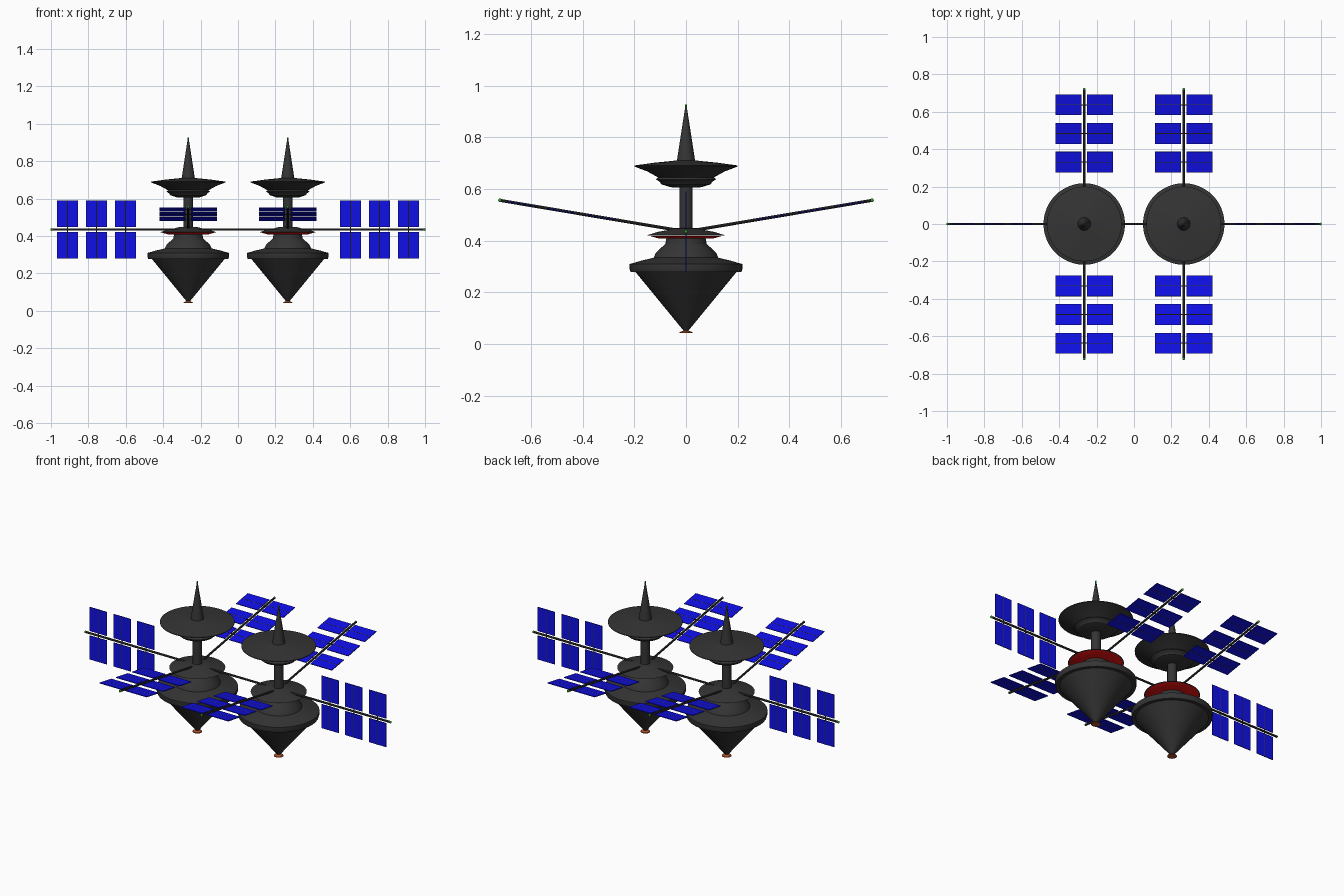
import bpy, bmesh, math
from mathutils import Matrix, Vector

if "Cube" in bpy.data.objects:
    bpy.data.objects.remove(bpy.data.objects["Cube"])


def mat(name, col):
    m = bpy.data.materials.new(name)
    m.diffuse_color = (*col, 1)
    m.use_nodes = True
    m.node_tree.nodes["Principled BSDF"].inputs["Base Color"].default_value = m.diffuse_color
    return m


DARK = mat("dark_hull", (0.035, 0.035, 0.035))
BLUE = mat("solar_blue", (0.005, 0.005, 0.8))
RED = mat("red", (0.8, 0.005, 0.005))
RUST = mat("rust", (0.4, 0.08, 0.02))
GREEN = mat("green", (0.03, 0.4, 0.03))


def finish(name, bm, m, smooth=True):
    bmesh.ops.recalc_face_normals(bm, faces=bm.faces)
    me = bpy.data.meshes.new(name)
    bm.to_mesh(me)
    bm.free()
    ob = bpy.data.objects.new(name, me)
    bpy.context.collection.objects.link(ob)
    me.materials.append(m)
    if smooth:
        bpy.ops.object.select_all(action='DESELECT')
        ob.select_set(True)
        bpy.context.view_layer.objects.active = ob
        bpy.ops.object.shade_smooth_by_angle(angle=math.radians(30))
    return ob


def lathe(name, profile, x, m, n=48):
    """Spin an (r, z) profile about the vertical axis at x; the ends are capped."""
    bm = bmesh.new()
    rings = []
    for r, z in profile:
        rings.append([bm.verts.new((x + r * math.cos(2 * math.pi * i / n),
                                    r * math.sin(2 * math.pi * i / n), z)) for i in range(n)])
    for a, b in zip(rings, rings[1:]):
        for i in range(n):
            j = (i + 1) % n
            bm.faces.new((a[i], a[j], b[j], b[i]))
    bm.faces.new(rings[0])
    bm.faces.new(rings[-1])
    return finish(name, bm, m)


def rod(bm, a, b, r, n=10):
    a, b = Vector(a), Vector(b)
    rot = (b - a).to_track_quat('Z', 'Y').to_matrix().to_4x4()
    bmesh.ops.create_cone(bm, cap_ends=True, segments=n, radius1=r, radius2=r,
                          depth=(b - a).length,
                          matrix=Matrix.Translation((a + b) / 2) @ rot)


ARM_Z, ARM_LEN, SHIP_X = 0.435, 0.73, 0.266
PANELS = (0.336, 0.491, 0.646)


def solar_arm(name, x, direction, side):
    """Boom with three pairs of panels and a green end light."""
    d, s = Vector(direction).normalized(), Vector(side)
    o = Vector((x, 0, ARM_Z))
    basis = Matrix((d, s, d.cross(s))).transposed().to_4x4()

    bm = bmesh.new()
    rod(bm, o, o + d * ARM_LEN, 0.006)
    for t in PANELS:
        rod(bm, o + d * t - s * 0.155, o + d * t + s * 0.155, 0.0028, 8)
    finish(name + "_boom", bm, DARK)

    bm = bmesh.new()
    for t in PANELS:
        for k in (-1, 1):
            mw = Matrix.Translation(o + d * t + s * (k * 0.084)) @ basis
            bmesh.ops.create_cube(bm, size=1, matrix=mw @ Matrix.Diagonal((0.112, 0.141, 0.004, 1)))
    finish(name + "_panels", bm, BLUE, False)

    bm = bmesh.new()
    bmesh.ops.create_uvsphere(bm, u_segments=12, v_segments=8, radius=0.007,
                              matrix=Matrix.Translation(o + d * ARM_LEN))
    finish(name + "_end_light", bm, GREEN)


for side_name, sx in (("left", -1), ("right", 1)):
    x = sx * SHIP_X
    # lower hull: cone, rim band, shoulder and neck
    lathe(side_name + "_hull", [(0.008, 0.05), (0.195, 0.278), (0.214, 0.278), (0.218, 0.29),
                                (0.218, 0.31), (0.205, 0.313), (0.175, 0.322), (0.125, 0.334),
                                (0.117, 0.352), (0.08, 0.388), (0.075, 0.415)], x, DARK)
    lathe(side_name + "_nozzle", [(0.026, 0.042), (0.024, 0.046), (0.01, 0.052), (0.008, 0.06)], x, RUST)
    # middle collar with a red underside
    lathe(side_name + "_collar_underside", [(0.075, 0.409), (0.108, 0.409), (0.143, 0.419)], x, RED)
    lathe(side_name + "_collar", [(0.143, 0.4195), (0.15, 0.421), (0.11, 0.434),
                                  (0.075, 0.44), (0.055, 0.447), (0.026, 0.449)], x, DARK)
    lathe(side_name + "_column", [(0.026, 0.43), (0.026, 0.62)], x, DARK, 24)
    # upper dish with spire
    lathe(side_name + "_dish", [(0.026, 0.605), (0.06, 0.607), (0.095, 0.618), (0.104, 0.63),
                                (0.117, 0.637), (0.108, 0.645), (0.15, 0.668), (0.2, 0.687),
                                (0.2, 0.691), (0.12, 0.702), (0.05, 0.709), (0.036, 0.711)], x, DARK)
    lathe(side_name + "_spire", [(0.036, 0.705), (0.034, 0.718), (0.004, 0.912)], x, DARK, 24)
    lathe(side_name + "_spire_light", [(0.004, 0.91), (0.004, 0.928)], x, GREEN, 12)
    # outward, front and back solar arms
    solar_arm(side_name + "_outer", x, (sx, 0, 0), (0, 0, 1))
    for arm_name, sy in (("front", -1), ("back", 1)):
        solar_arm(f"{side_name}_{arm_name}", x, (0, sy * 0.72, 0.121), (1, 0, 0))

# boom linking the two hulls
link = bmesh.new()
rod(link, (-SHIP_X, 0, ARM_Z), (SHIP_X, 0, ARM_Z), 0.006)
finish("linking_boom", link, DARK)
